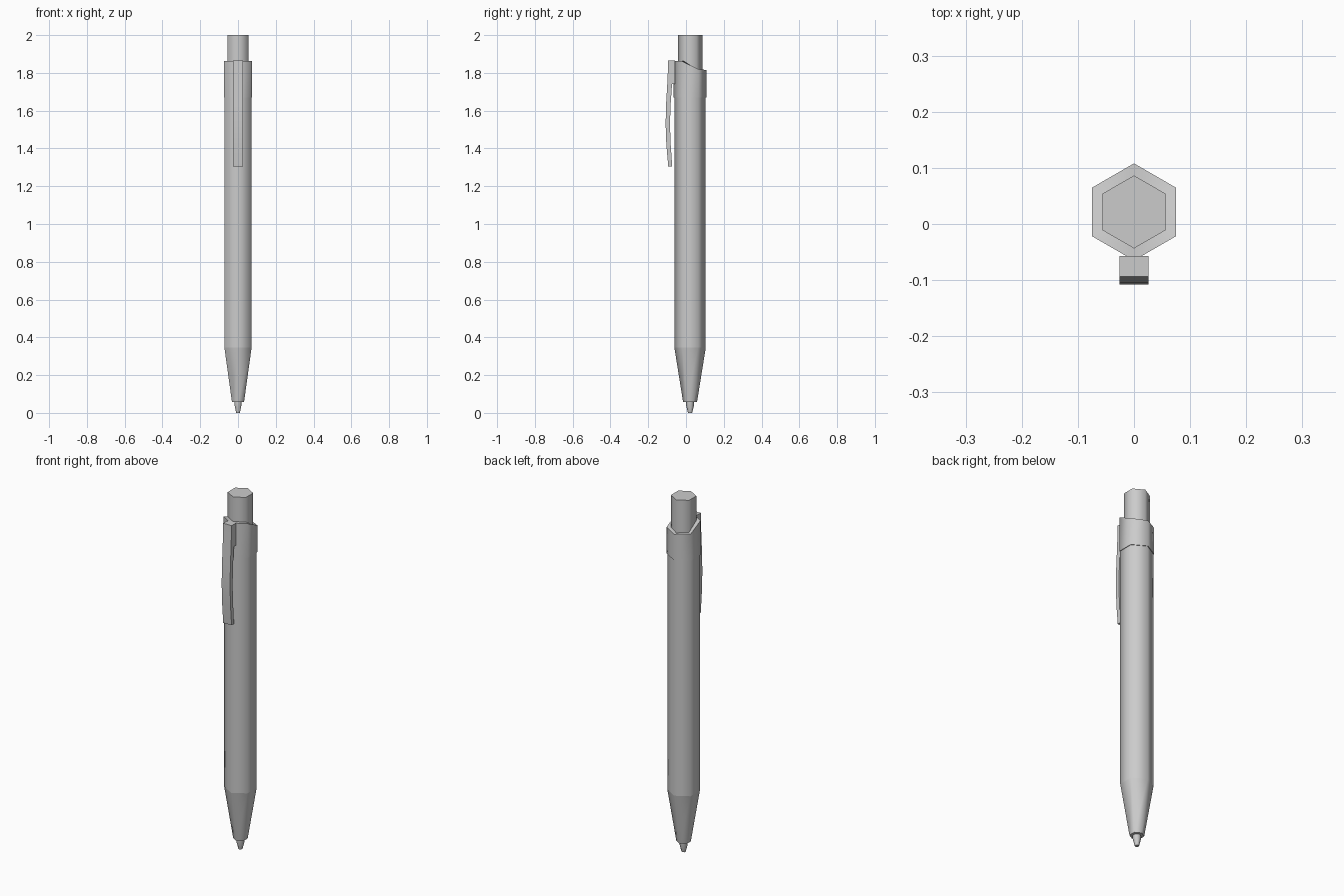
import bpy, bmesh, math

if "Cube" in bpy.data.objects:
    bpy.data.objects.remove(bpy.data.objects["Cube"])

CY = 0.0215  # pen axis offset in y, the clip balances it
SIDES = 6


def finish(bm, name, angle):
    bmesh.ops.recalc_face_normals(bm, faces=bm.faces)
    mesh = bpy.data.meshes.new(name)
    bm.to_mesh(mesh)
    bm.free()
    obj = bpy.data.objects.new(name, mesh)
    bpy.context.collection.objects.link(obj)
    bpy.ops.object.select_all(action='DESELECT')
    bpy.context.view_layer.objects.active = obj
    obj.select_set(True)
    bpy.ops.object.shade_smooth_by_angle(angle=math.radians(angle))
    return obj


def hex_loft(name, rings, cap_start=True, cap_end=True):
    """Loft hexagonal rings of (radius, z); z may be a function of depth (-1 front, 1 back)."""
    bm = bmesh.new()
    loops = []
    for r, z in rings:
        loop = []
        for i in range(SIDES):
            a = -math.pi / 2 + i * math.tau / SIDES
            h = z(math.sin(a)) if callable(z) else z
            loop.append(bm.verts.new((r * math.cos(a), CY + r * math.sin(a), h)))
        loops.append(loop)
    for lo, hi in zip(loops, loops[1:]):
        for i in range(SIDES):
            j = (i + 1) % SIDES
            bm.faces.new((lo[i], lo[j], hi[j], hi[i]))
    if cap_start:
        bm.faces.new(loops[0])
    if cap_end:
        bm.faces.new(loops[-1])
    return finish(bm, name, 62)


# collar rim: high at the front, sloping down to the back
def rim(depth):
    return 1.862 if depth < 0 else (1.815 if depth > 0.9 else 1.82)


# writing tip, nose cone and barrel
hex_loft("writing_tip", [(0.011, 0.0), (0.021, 0.04), (0.021, 0.065)])
hex_loft("nose_cone", [(0.037, 0.058), (0.083, 0.345)], cap_end=False)
hex_loft("barrel", [(0.083, 0.345), (0.083, 1.675)], cap_start=False, cap_end=False)

# collar with a stepped underside and a sloped top rim
hex_loft("collar", [(0.083, 1.67), (0.0865, 1.67), (0.0865, rim), (0.065, rim)],
         cap_start=False, cap_end=False)

# push button
hex_loft("push_button", [(0.065, 1.81), (0.065, 2.0)], cap_start=False)

# pocket clip: bowed side profile (y, z) extruded across x
outer = [(-0.094, 1.865), (-0.098, 1.76), (-0.105, 1.64), (-0.108, 1.53),
         (-0.104, 1.42), (-0.094, 1.305)]
inner = [(-0.073, 1.305), (-0.081, 1.42), (-0.085, 1.53), (-0.081, 1.64),
         (-0.074, 1.74), (-0.057, 1.74), (-0.057, 1.865)]
bm = bmesh.new()
side = bm.faces.new([bm.verts.new((-0.026, y, z)) for y, z in outer + inner])
ext = bmesh.ops.extrude_face_region(bm, geom=[side], use_keep_orig=True)
bmesh.ops.translate(bm, vec=(0.052, 0, 0),
                    verts=[g for g in ext["geom"] if isinstance(g, bmesh.types.BMVert)])
finish(bm, "pocket_clip", 30)
